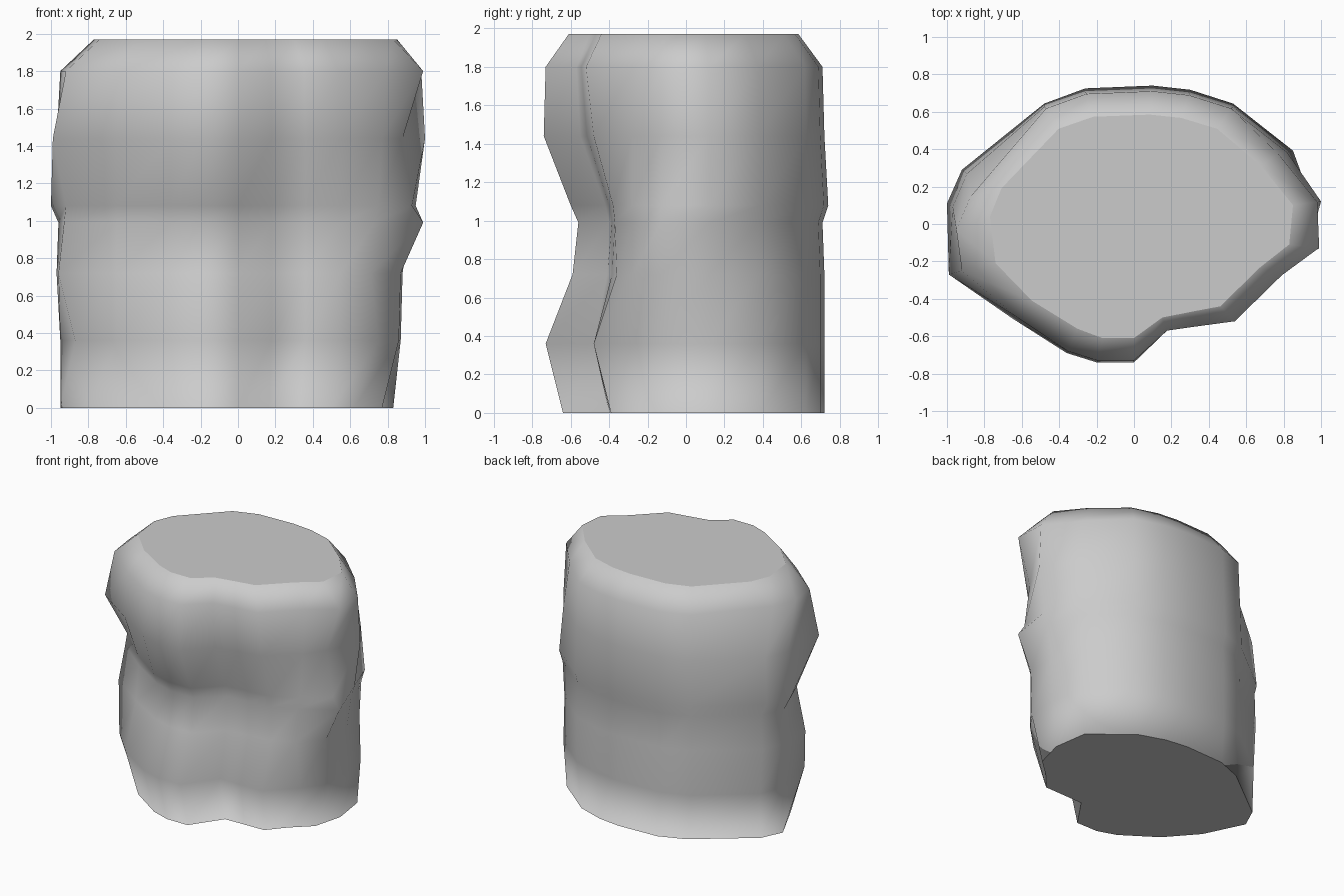
import bpy
import bmesh

# Horizontal sections of the lumpy block:
# z, scale, main lobe y, notch y, right lobe y, back y,
# left x, left y, left-front x, left-front y, right x, right-front x, front-right corner x, back-right corner x
SECTIONS = [
    (0.00, 0.92, -0.64, -0.40, -0.39, 0.72, -0.95, 0.13, -0.80, -0.18, 0.83, 0.77, 0.62, 0.79),
    (0.36, 1.00, -0.73, -0.48, -0.48, 0.72, -0.95, 0.13, -0.87, -0.26, 0.87, 0.86, 0.75, 0.82),
    (0.72, 1.00, -0.59, -0.41, -0.36, 0.72, -0.97, 0.13, -0.96, -0.14, 0.88, 0.87, 0.71, 0.81),
    (0.99, 1.00, -0.56, -0.40, -0.37, 0.71, -0.96, 0.13, -0.93, -0.10, 0.92, 0.99, 0.73, 0.83),
    (1.08, 1.00, -0.60, -0.42, -0.38, 0.74, -1.00, 0.11, -0.92, -0.09, 0.95, 0.93, 0.75, 0.85),
    (1.44, 1.00, -0.74, -0.55, -0.48, 0.72, -0.97, 0.09, -0.99, -0.27, 1.00, 0.88, 0.77, 0.82),
    (1.80, 0.98, -0.73, -0.57, -0.52, 0.71, -0.95, -0.03, -0.92, -0.25, 0.98, 0.99, 0.79, 0.77),
    (1.97, 0.84, -0.61, -0.50, -0.44, 0.585, -0.77, 0.04, -0.74, -0.21, 0.85, 0.83, 0.67, 0.68),
]


def outline(z, s, main, notch, lobe, back, xl, yl, xlf, ylf, xr, xrf, xfr, xbr):
    """Counter-clockwise outline of one section, seen from above."""
    pts = [
        (xl, yl), (xlf, ylf),
        (-0.65 * s, (main + ylf) / 2), (-0.36 * s, main + 0.05),
        (-0.2 * s, main), (0.0, main), (0.18 * s, notch),
        (0.36 * s, (notch + lobe) / 2), (0.55 * s, lobe),
        (xfr, -0.28 * s), (xrf, -0.13 * s), (xr, 0.12 * s),
        (xbr, 0.53 * back), (0.53 * s, 0.87 * back),
        (0.3 * s, 0.97 * back), (0.1 * s, back), (-0.26 * s, 0.98 * back),
        (-0.48 * s, 0.87 * back), (0.92 * xl, yl + 0.18 * s),
    ]
    return [(x, y, z) for x, y in pts]


# Loft the sections into one smooth body
bm = bmesh.new()
rings = [[bm.verts.new(p) for p in outline(*sec)] for sec in SECTIONS]
n = len(rings[0])
for low, high in zip(rings, rings[1:]):
    for i in range(n):
        j = (i + 1) % n
        bm.faces.new((low[i], low[j], high[j], high[i]))

# Flat end caps, inset so only their rims blend into the sides
caps = [bm.faces.new(ring) for ring in (rings[0][::-1], rings[-1])]
bmesh.ops.inset_region(bm, faces=caps, thickness=0.05, use_boundary=True)
for face in bm.faces:
    face.smooth = True

mesh = bpy.data.meshes.new("lumpy_block")
bm.to_mesh(mesh)
bm.free()
block = bpy.data.objects.new("lumpy_block", mesh)
bpy.context.collection.objects.link(block)
